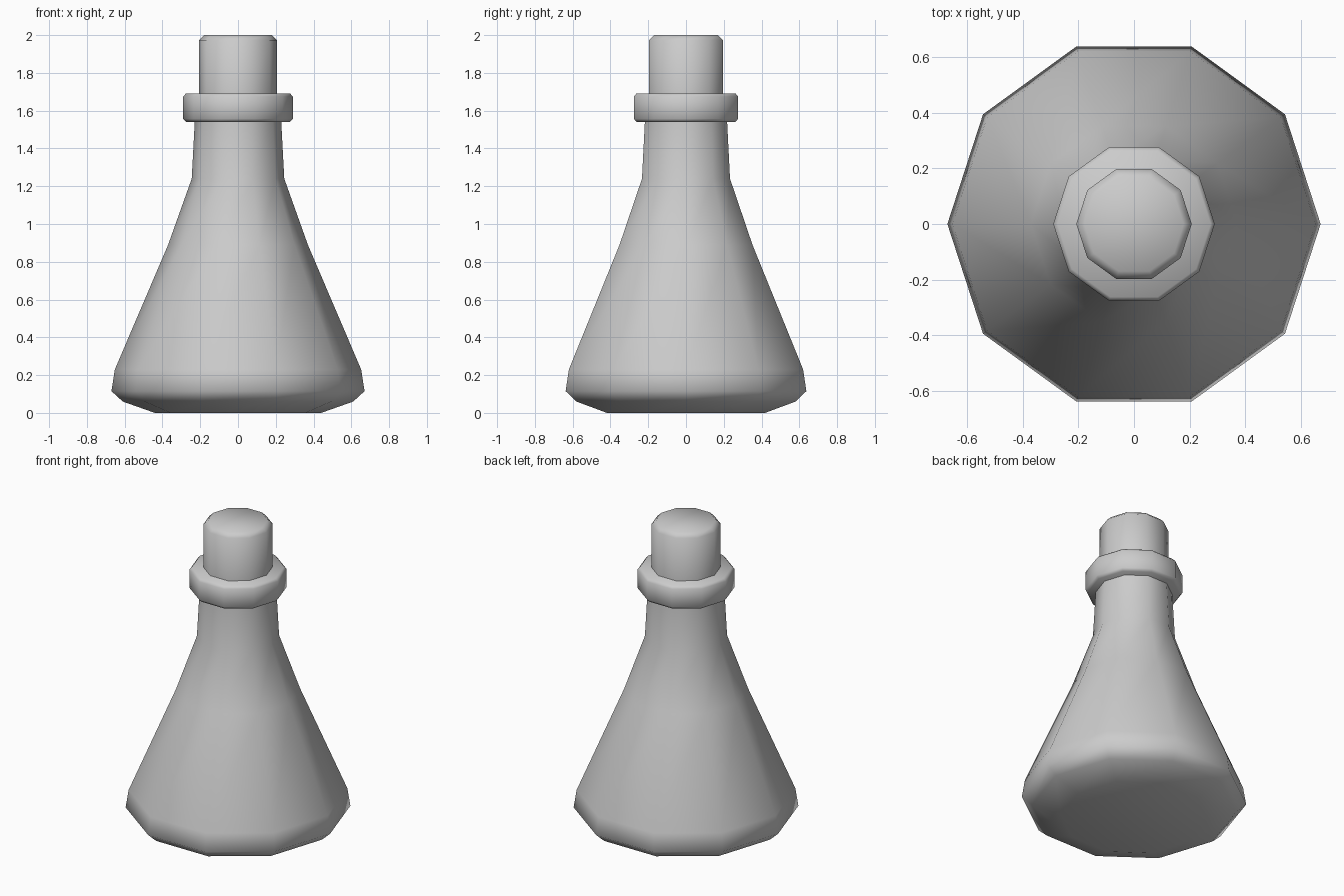
import bpy, bmesh, math

if "Cube" in bpy.data.objects:
    bpy.data.objects.remove(bpy.data.objects["Cube"])

SIDES = 10


def lathe(name, profile):
    """Closed ten-sided solid from (radius, height) rings, bottom to top."""
    bm = bmesh.new()
    rings = []
    for r, z in profile:
        rings.append([bm.verts.new((r * math.cos(2 * math.pi * i / SIDES),
                                    r * math.sin(2 * math.pi * i / SIDES), z))
                      for i in range(SIDES)])
    for low, high in zip(rings, rings[1:]):
        for i in range(SIDES):
            j = (i + 1) % SIDES
            bm.faces.new((low[i], low[j], high[j], high[i]))
    bm.faces.new(rings[0][::-1])
    bm.faces.new(rings[-1])
    mesh = bpy.data.meshes.new(name)
    bm.to_mesh(mesh)
    bm.free()
    obj = bpy.data.objects.new(name, mesh)
    bpy.context.collection.objects.link(obj)
    bpy.ops.object.select_all(action='DESELECT')
    obj.select_set(True)
    bpy.context.view_layer.objects.active = obj
    bpy.ops.object.shade_smooth_by_angle(angle=math.radians(55))
    return obj


# Conical body with rounded base and straight neck
lathe("flask_body", [(0.44, 0), (0.61, 0.06), (0.67, 0.115), (0.652, 0.23),
                     (0.37, 0.89), (0.245, 1.24), (0.228, 1.56)])

# Chamfered lip around the neck
lathe("neck_collar", [(0.275, 1.54), (0.29, 1.557), (0.29, 1.675), (0.275, 1.692)])

# Stopper, seated in the collar
lathe("stopper", [(0.207, 1.66), (0.207, 1.973), (0.178, 2.0)])
